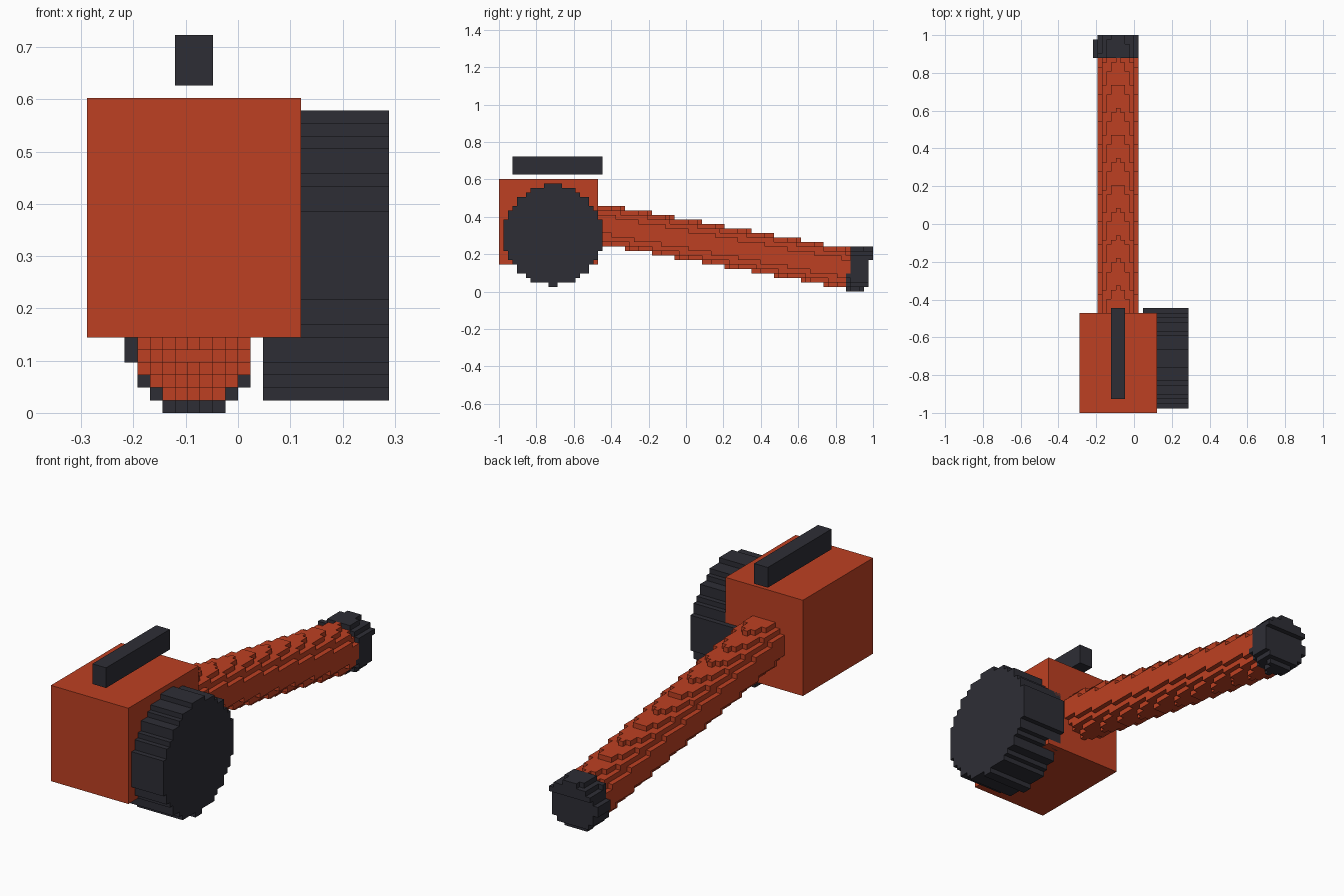
import bpy
import bmesh
import math
from mathutils import Vector

cube = bpy.data.objects.get("Cube")
if cube:
    bpy.data.objects.remove(cube, do_unlink=True)

U = 2 / 83                          # size of one block unit
ORIGIN = Vector((-12 * U, -1, 0))   # corner of the block grid


def grid(x, y, z):
    return ORIGIN + Vector((x, y, z)) * U


def material(name, color):
    mat = bpy.data.materials.new(name)
    mat.use_nodes = True
    mat.diffuse_color = (*color, 1)
    mat.node_tree.nodes["Principled BSDF"].inputs["Base Color"].default_value = (*color, 1)
    return mat


def finish(name, bm, mat):
    bmesh.ops.recalc_face_normals(bm, faces=bm.faces)
    mesh = bpy.data.meshes.new(name)
    bm.to_mesh(mesh)
    bm.free()
    mesh.materials.append(mat)
    obj = bpy.data.objects.new(name, mesh)
    bpy.context.collection.objects.link(obj)
    return obj


def prism(name, outline, x0, x1, mat):
    """Extrude a (y, z) outline along x."""
    bm = bmesh.new()
    face = bm.faces.new([bm.verts.new(grid(x0, y, z)) for y, z in outline])
    new = bmesh.ops.extrude_face_region(bm, geom=[face])["geom"]
    verts = [v for v in new if isinstance(v, bmesh.types.BMVert)]
    bmesh.ops.translate(bm, verts=verts, vec=((x1 - x0) * U, 0, 0))
    return finish(name, bm, mat)


def box(name, low, high, mat):
    outline = [(low[1], low[2]), (high[1], low[2]), (high[1], high[2]), (low[1], high[2])]
    return prism(name, outline, low[0], high[0], mat)


def blocks(name, inside, y_range, mat):
    """Outer skin of all unit blocks whose centre passes the inside test."""
    cells = {(i, j, k) for i in range(24) for j in y_range for k in range(24)
             if inside(i + 0.5, j + 0.5, k + 0.5)}
    bm = bmesh.new()
    corners = {}

    def vert(p):
        if p not in corners:
            corners[p] = bm.verts.new(grid(*p))
        return corners[p]

    for cell in cells:
        for axis in range(3):
            for side in (0, 1):
                near = list(cell)
                near[axis] += 2 * side - 1
                if tuple(near) in cells:
                    continue
                quad = []
                for a, b in ((0, 0), (1, 0), (1, 1), (0, 1)):
                    p = list(cell)
                    p[axis] += side
                    p[(axis + 1) % 3] += a
                    p[(axis + 2) % 3] += b
                    quad.append(vert(tuple(p)))
                bm.faces.new(quad if side else quad[::-1])
    mesh = bpy.data.meshes.new(name)
    bm.to_mesh(mesh)
    bm.free()
    mesh.materials.append(mat)
    bpy.context.collection.objects.link(bpy.data.objects.new(name, mesh))


orange = material("burnt orange", (0.515, 0.051, 0.016))
dark = material("dark slate", (0.027, 0.027, 0.036))

# Motor housing and the grip bar above it
box("housing", (0, 0, 6), (17, 22, 25), orange)
box("grip_bar", (7, 3, 26), (10, 23, 30), dark)

# Stepped round side drum: half width of each row, bottom to top
steps = [5, 6, 8, 8, 9, 10, 10]
rows = [1] + steps + [11] * 7 + steps[::-1] + [2]
right_edge = [(12 + w, 1 + n + e) for n, w in enumerate(rows) for e in (0, 1)]
left_edge = [(24 - y, z) for y, z in reversed(right_edge)]
outline = [p for n, p in enumerate(right_edge + left_edge)]
# Drop points in the middle of straight runs
outline = [p for n, p in enumerate(outline)
           if not (outline[n - 1][0] == p[0] == outline[(n + 1) % len(outline)][0])]
prism("side_drum", outline, 14, 24, dark)

# Sloping tube and its end cap
SLOPE = 0.18
TILT = math.atan(SLOPE)
CAP_START, CAP_END = 75.55, 79.95


def axis_height(y):
    return 14 - SLOPE * (y - 28)


def along(y, z):
    return y * math.cos(TILT) - z * math.sin(TILT)


def in_tube(x, y, z):
    return math.hypot(x - 8.5, z - axis_height(y)) <= 4.5 and along(y, z) < CAP_START


def in_cap(x, y, z):
    drop = (z - axis_height(y) - 0.45) * math.cos(TILT)
    return math.hypot(x - 8.42, drop) <= 5 and CAP_START <= along(y, z) <= CAP_END


blocks("tube", in_tube, range(21, 83), orange)
blocks("tube_cap", in_cap, range(70, 83), dark)
